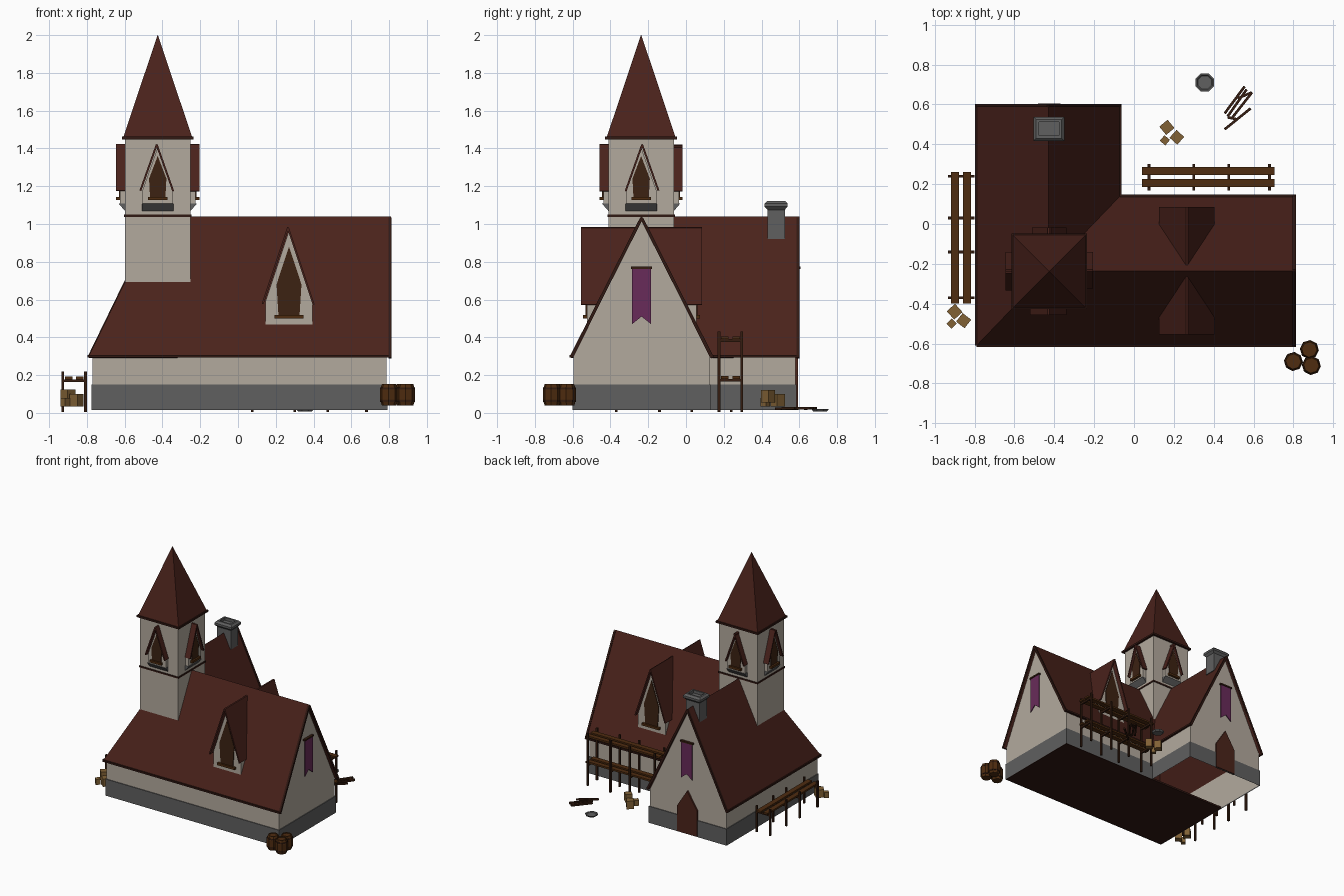
import bpy, bmesh
from math import pi, radians
from mathutils import Matrix, Vector

if "Cube" in bpy.data.objects:
    bpy.data.objects.remove(bpy.data.objects["Cube"])

def mat(name, r, g, b):
    m = bpy.data.materials.new(name)
    m.diffuse_color = (r, g, b, 1)
    m.use_nodes = True
    m.node_tree.nodes["Principled BSDF"].inputs["Base Color"].default_value = m.diffuse_color
    return m

PLASTER = mat("plaster", .45, .40, .34)
ROOF = mat("roof", .068, .016, .011)
TRIM = mat("dark_trim", .03, .009, .006)
STONE = mat("stone", .115, .115, .115)
WOOD = mat("wood", .077, .025, .005)
POST = mat("dark_wood", .035, .012, .005)
GLASS = mat("window", .045, .016, .006)
DOOR = mat("door", .07, .018, .011)
CLOTH = mat("cloth", .14, .024, .1)
CRATE = mat("crate", .22, .12, .036)
I = Matrix.Identity(4)

def mesh(name, verts, faces, material, M=I, solid=0):
    me = bpy.data.meshes.new(name)
    me.from_pydata([M @ Vector(v) for v in verts], [], faces)
    bm = bmesh.new()
    bm.from_mesh(me)
    bmesh.ops.recalc_face_normals(bm, faces=bm.faces)
    if sum(f.normal.z for f in bm.faces) < -.5 and solid:
        bmesh.ops.reverse_faces(bm, faces=bm.faces)
    bm.to_mesh(me)
    bm.free()
    me.materials.append(material)
    ob = bpy.data.objects.new(name, me)
    bpy.context.collection.objects.link(ob)
    if solid:
        s = ob.modifiers.new("thickness", "SOLIDIFY")
        s.thickness, s.offset = solid, -1
    return ob

def loft(name, rings, material, M=I, caps=True):
    n = len(rings[0])
    faces = [(k*n+i, k*n+(i+1) % n, (k+1)*n+(i+1) % n, (k+1)*n+i)
             for k in range(len(rings)-1) for i in range(n)]
    if caps:
        faces += [tuple(range(n)), tuple(range((len(rings)-1)*n, len(rings)*n))]
    return mesh(name, [v for r in rings for v in r], faces, material, M)

def prism(name, profile, y0, y1, material, M=I):
    return loft(name, [[(x, y, z) for x, z in profile] for y in (y0, y1)], material, M)

def rect(hx, hy, z):
    return [(-hx, -hy, z), (hx, -hy, z), (hx, hy, z), (-hx, hy, z)]

def box(name, x0, x1, y0, y1, z0, z1, material, M=I):
    return prism(name, [(x0, z0), (x1, z0), (x1, z1), (x0, z1)], y0, y1, material, M)

def bar(name, p, q, w, material):
    p, q = Vector(p), Vector(q)
    d = q - p
    M = Matrix.Translation(p) @ d.to_track_quat('Z', 'Y').to_matrix().to_4x4()
    return loft(name, [rect(w/2, w/2, 0), rect(w/2, w/2, d.length)], material, M)

def place(x, y, angle=0, z=0):
    return Matrix.Translation((x, y, z)) @ Matrix.Rotation(angle, 4, 'Z')

def mirrored(half):
    # right-hand profile from bottom to apex, mirrored across x = 0
    return half + [(-x, z) for x, z in reversed(half) if x]

# walls: L-shaped plinth and plaster band, gable ends, floor
def outline(g, z):
    return [(-.77-g, -.595-g, z), (.785+g, -.595-g, z), (.785+g, .125+g, z),
            (-.08+g, .125+g, z), (-.08+g, .58+g, z), (-.77-g, .58+g, z)]
loft("stone_plinth", [outline(.006, .015), outline(.006, .15), outline(0, .15)], STONE, caps=False)
loft("plaster_walls", [outline(0, .02), outline(0, .31)], PLASTER, caps=False)
box("floor", -.772, .787, -.597, .127, .015, .03, TRIM)
prism("right_gable", [(-.36, .3), (.36, .3), (0, 1.02)], -.005, .01, PLASTER, place(.78, -.235, pi/2))
prism("back_gable", [(-.345, .3), (.345, .3), (0, 1.02)], -.005, .01, PLASTER, place(-.425, .575, pi))

# main roof with one hip and one valley
R = [(-.79, -.61, .3), (.81, -.61, .3), (.81, .14, .3), (-.07, .14, .3), (-.07, .6, .3),
     (-.79, .6, .3), (-.43, -.235, 1.04), (.81, -.235, 1.04), (-.43, .6, 1.04)]
mesh("main_roof", R, [(0, 1, 7, 6), (2, 3, 6, 7), (3, 4, 8, 6), (5, 0, 6, 8)], ROOF, solid=.015)
for a, b in ((0, 1), (2, 3), (3, 4), (5, 0)):
    bar("eave_board", R[a], R[b], .014, TRIM)
for a, b in ((1, 7), (2, 7), (4, 8), (5, 8)):
    v = Vector((-.006, 0, -.008)) if b == 7 else Vector((0, -.006, -.008))
    bar("barge_board", Vector(R[a])+v, Vector(R[b])+v, .016, TRIM)

# gabled window used on the roof and on the tower
def dormer(M, face, roof, win, y, yr, yb, sill):
    prism("dormer_wall", mirrored(face), y, yb, PLASTER, M)
    (w, z0), (_, z1) = roof
    for s in (-1, 1):
        mesh("dormer_roof", [(s*w, yr, z0), (0, yr, z1), (0, yb, z1), (s*w, yb, z0)],
             [(0, 1, 2, 3)], ROOF, M, solid=.01)
    prism("dormer_window", mirrored(win), y-.006, y+.01, GLASS, M)
    box("dormer_sill", -sill, sill, y-.02, y+.01, win[0][1]-.004, win[0][1]+.014, WOOD, M)

for a in (0, pi):
    dormer(place(.27, -.235, a), [(.125, .45), (.125, .59), (0, .965)], [(.135, .575), (0, .98)],
           [(.055, .505), (.066, .68), (0, .88)], -.29, -.32, -.02, .078)

# tower
T = (-.425, -.2375)
loft("tower", [rect(.173, .173, .68), rect(.173, .173, 1.46)], PLASTER, place(*T))
loft("tower_band", [rect(.178, .178, 1.037), rect(.178, .178, 1.05)], TRIM, place(*T))
loft("spire_eave", [rect(.19, .19, 1.447), rect(.19, .19, 1.462)], TRIM, place(*T))
loft("spire", [rect(.182, .182, 1.46), rect(.001, .001, 2)], ROOF, place(*T))
for k in range(4):
    M = place(*T, k*pi/2)
    dormer(M, [(.08, 1.105), (.08, 1.18), (0, 1.405)], [(.087, 1.175), (0, 1.42)],
           [(.04, 1.13), (.046, 1.24), (0, 1.36)], -.2, -.22, -.16, .052)
    loft("window_corbel", [[(-.083, -.17, 1.065), (.083, -.17, 1.065), (.083, -.16, 1.065), (-.083, -.16, 1.065)],
                           [(-.083, -.207, 1.108), (.083, -.207, 1.108), (.083, -.16, 1.108), (-.083, -.16, 1.108)]],
         STONE, M)

# chimney
loft("chimney", [rect(a, b, z) for a, b, z in
     ((.062, .046, .92), (.062, .046, 1.075), (.078, .061, 1.092), (.078, .061, 1.108),
      (.064, .047, 1.123), (.05, .034, 1.123), (.05, .034, 1.1))], STONE, place(-.427, .477))

# banners on both gables, and the door
for M in (place(.79, -.235, pi/2), place(-.425, .585, pi)):
    prism("banner", [(-.05, .765), (-.05, .47), (0, .51), (.05, .47), (.05, .765)], -.014, -.008, CLOTH, M)
    box("banner_pole", -.056, .056, -.02, 0, .762, .774, POST, M)
prism("door", mirrored([(.09, .02), (.09, .23), (0, .37)]), -.008, .01, DOOR, place(-.425, .585, pi))

# scaffolds: posts, cross bars and two planks per level
def scaffold(M, posts, ends, levels, top):
    for x in posts:
        for y in (-.06, .06):
            box("scaffold_post", x-.007, x+.007, y-.007, y+.007, .005, top, POST, M)
        for z in levels:
            box("scaffold_crossbar", x-.007, x+.007, -.066, .066, z-.014, z, POST, M)
    for z in levels:
        for y in (-.03, .03):
            box("scaffold_plank", *ends, y-.02, y+.02, z, z+.014, WOOD, M)
scaffold(place(.37, .235), (-.295, -.07, .105, .31), (-.33, .335), (.18, .39), .43)
scaffold(place(-.867, -.07, pi/2), (.31, .1, -.07, -.3), (-.33, .33), (.178,), .22)

# crates
for x, y, s, z0, z1, a in ((-.9, -.44, .028, .06, .125, 42), (-.855, -.485, .027, .035, .1, 52),
                           (-.915, -.5, .018, .035, .08, 45), (.165, .485, .027, .035, .1, 40),
                           (.215, .435, .026, .055, .122, 48), (.155, .42, .018, .035, .08, 50)):
    loft("crate", [rect(s, s, z0), rect(s, s, z1)], CRATE, place(x, y, radians(a)))

# barrels and dish
def turned(name, profile, n, material, M):
    rings = [[tuple(Matrix.Rotation(2*pi*(i+.5)/n, 3, 'Z') @ Vector((r, 0, z))) for i in range(n)]
             for r, z in profile]
    return loft(name, rings, material, M)
for x, y in ((.8, -.69), (.88, -.63), (.89, -.71)):
    turned("barrel", [(.038, .038), (.048, .07), (.048, .122), (.038, .153), (.033, .153), (.033, .146)],
           8, WOOD, place(x, y, .3))
    for z in (.062, .13):
        turned("barrel_hoop", [(.0475, z-.005), (.0475, z+.005)], 8, POST, place(x, y, .3))
turned("dish", [(.04, .008), (.05, .02), (.042, .02), (.036, .014)], 8, STONE, place(.355, .71))

# loose timber pile
for p, q in (((.455, .555), (.555, .69)), ((.47, .54), (.565, .675)), ((.49, .53), (.592, .66)),
             ((.455, .475), (.585, .58)), ((.47, .535), (.52, .525)), ((.52, .63), (.59, .66))):
    bar("loose_timber", (*p, .022), (*q, .026), .013, POST)
